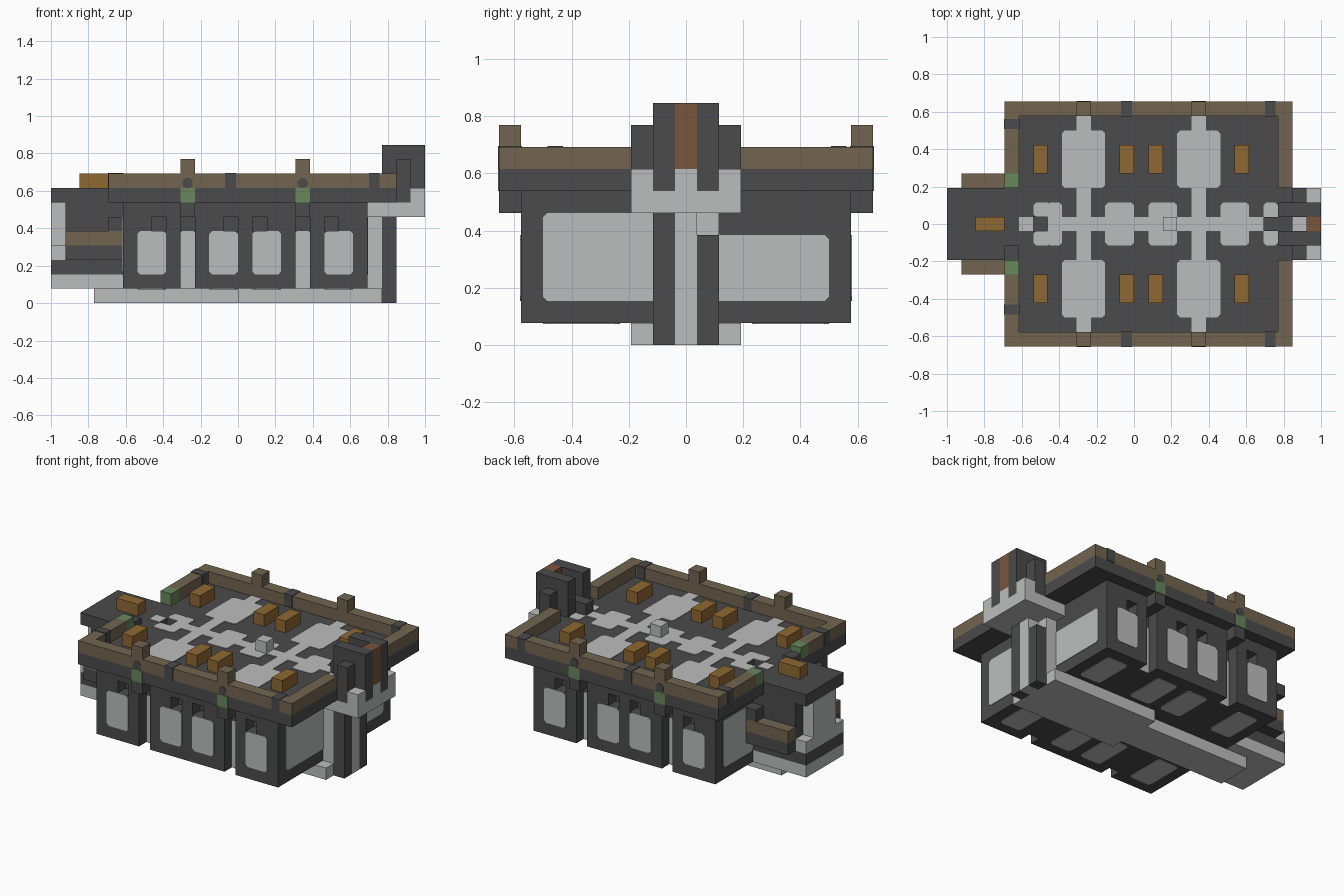
import bpy, bmesh
from mathutils import Vector

U = 1 / 13   # one block
T = 0.05     # painted plate thickness in blocks

cube = bpy.data.objects.get("Cube")
if cube:
    bpy.data.objects.remove(cube, do_unlink=True)


def material(name, rgb):
    m = bpy.data.materials.new(name)
    m.use_nodes = True
    m.diffuse_color = (*rgb, 1)
    m.node_tree.nodes["Principled BSDF"].inputs["Base Color"].default_value = (*rgb, 1)
    return m


DARK = material("dark_stone", (0.07, 0.07, 0.07))
LIGHT = material("light_stone", (0.5, 0.515, 0.505))
BROWN = material("drab_wood", (0.17, 0.13, 0.08))
ORANGE = material("orange_wood", (0.275, 0.138, 0.032))
GREEN = material("moss_green", (0.138, 0.242, 0.107))
RUST = material("rust_brown", (0.195, 0.093, 0.045))


def box(name, mat, x, y, z, round_axis=None, cut=0.2):
    """Box from ranges in blocks; corners along round_axis may be cut."""
    bm = bmesh.new()
    bmesh.ops.create_cube(bm, size=1)
    for v in bm.verts:
        v.co = Vector([(r[0] + r[1]) / 2 + c * (r[1] - r[0]) for c, r in zip(v.co, (x, y, z))]) * U
    if round_axis is not None:
        edges = [e for e in bm.edges
                 if abs((e.verts[0].co - e.verts[1].co).normalized()[round_axis]) > 0.9]
        bmesh.ops.bevel(bm, geom=edges, offset=cut * U, segments=1, affect='EDGES')
    me = bpy.data.meshes.new(name)
    bm.to_mesh(me)
    bm.free()
    me.materials.append(mat)
    ob = bpy.data.objects.new(name, me)
    bpy.context.collection.objects.link(ob)
    return ob


def pair(name, mat, x, y, z, **kw):
    """The same box on the front and on the back."""
    box("front_" + name, mat, x, (-y[1], -y[0]), z, **kw)
    box("back_" + name, mat, x, y, z, **kw)


# Hull core and outer wall blocks with small recesses over the windows
box("hull_core", DARK, (-8, 9), (-6.5, 6.5), (1, 7))
WALLS = [((-8, -4), [(-6, -5)]), ((-3, 4), [(-1, 0), (1, 2)]), ((5, 9), [(6, 7)])]
for (a, b), holes in WALLS:
    pair("wall_lower", DARK, (a, b), (6.5, 7.5), (1, 5))
    pair("wall_upper", DARK, (a, b), (6.5, 7.5), (6, 7))
    start = a
    for h0, h1 in holes + [(b, b)]:
        pair("wall_pier", DARK, (start, h0), (6.5, 7.5), (5, 6))
        start = h1

# Window panels and matching floor panels below
for x in (-7, -2, 1, 6):
    pair("window", LIGHT, (x, x + 2), (7.5, 7.5 + T), (2, 5), round_axis=1)
    pair("bottom_panel", LIGHT, (x, x + 2), (3, 6.5), (1 - T, 1), round_axis=2)

# Gaps between wall blocks, with bracket and post above
for x in (-4, 4):
    r = (x, x + 1)
    pair("gap_panel", LIGHT, r, (6.5, 6.5 + T), (1, 5), round_axis=1, cut=0.1)
    pair("bracket", DARK, r, (6.5, 8.5), (6, 7))
    pair("green_block", GREEN, r, (8.4, 8.5 + T), (7, 8))
    pair("post", BROWN, r, (7.5, 8.5), (9, 10))
    pair("post_stain", DARK, (x + 0.15, x + 0.85), (8.4, 8.5 + T), (8, 8.7), round_axis=1)

# End wall panels
box("right_end_panel_front", LIGHT, (9, 9 + T), (-6.5, -1), (2, 6), round_axis=0)
box("right_end_panel_back", LIGHT, (9, 9 + T), (1, 6.5), (2, 5), round_axis=0)
pair("left_end_panel", LIGHT, (-8 - T, -8), (2.5, 6.5), (2, 6), round_axis=0)

# Keel
box("keel_wide", LIGHT, (0, 10), (-2.5, 2.5), (0, 1))
box("keel_narrow", LIGHT, (-10, 0), (-1.5, 1.5), (0, 1))

# Deck around a small hatch
box("deck_left", DARK, (-9, -7), (-8.5, 8.5), (7, 8))
box("deck_right", DARK, (-6, 11), (-8.5, 8.5), (7, 8))
pair("deck_hatch_side", DARK, (-7, -6), (0.5, 8.5), (7, 8))

# Pale paving on the deck
top = (8, 8 + T)
for x in (-5, 3):
    pair("paving_court", LIGHT, (x, x + 3), (2.5, 6.5), top, round_axis=2)
    pair("paving_neck", LIGHT, (x + 1, x + 2), (0.5, 2.5), top)
    pair("paving_tab", LIGHT, (x + 1, x + 2), (6.5, 7.5), top)
for x0, x1 in ((-6, -5), (-2, 0), (1, 3), (6, 8)):
    box("paving_bay", LIGHT, (x0, x1), (-1.5, 1.5), top, round_axis=2)
pair("paving_hatch_side", LIGHT, (-7, -5.8), (0.5, 1.5), top, round_axis=2)
box("paving_strip_left", LIGHT, (-8, -7), (-0.5, 0.5), top)
box("paving_strip", LIGHT, (-6, 9), (-0.5, 0.5), top)
box("paving_strip_end", LIGHT, (9, 10), (-1.5, 1.5), top, round_axis=2)

# Crates and pillar on the deck
for x in (-7, -1, 1, 7):
    pair("crate", ORANGE, (x, x + 1), (3.5, 5.5), (8, 9))
box("deck_pillar", LIGHT, (2, 3), (-0.5, 0.5), (8, 9))
box("step_block", DARK, (9, 11), (-0.5, 0.5), (8, 9))

# Rails with dark stains
pair("rail", BROWN, (-9, 11), (7.5, 8.5), (8, 9))
pair("left_rail", BROWN, (-9, -8), (3.5, 7.5), (8, 9))
pair("right_rail", BROWN, (10, 11), (2.5, 7.5), (8, 9))
pair("rail_end", GREEN, (-9, -8), (2.5, 3.5), (8, 9))
for x in (-0.9, 9.1):
    pair("rail_stain", DARK, (x, x + 0.75), (7.5 - T, 8.5 + T), (8, 9 + T))
for y in (-6.3, 6.6):
    box("left_rail_stain", DARK, (-9 - T, -8 + T), (y, y + 0.7), (8, 9 + T))

# Left end cabin
box("cabin_floor", LIGHT, (-13, -8), (-2.5, 2.5), (1, 2))
box("cabin_band", DARK, (-13, -8), (-2.5, 2.5), (2, 3))
box("cabin_body", DARK, (-12, -8), (-2.5, 2.5), (3, 7))
box("cabin_end_sill", LIGHT, (-13, -12), (-2.5, 2.5), (3, 4))
box("cabin_end_wall", LIGHT, (-13, -12), (-1.5, 1.5), (4, 7))
box("cabin_roof", DARK, (-13, -9), (-2.5, 2.5), (7, 8))
pair("cabin_beam", BROWN, (-12, -8), (2.5, 3.5), (4, 5))
pair("cabin_beam_base", DARK, (-12, -8), (2.5, 3.5), (3, 4))
pair("cabin_beam_block", DARK, (-9, -8), (2.5, 3.5), (5, 6))
box("cabin_block", DARK, (-9, -8), (-2.5, -1.5), (8, 8.5))
box("cabin_crate", ORANGE, (-11, -9), (-0.5, 0.5), (8, 9))

# Right end pillar, platform and chimney
box("pillar_back", LIGHT, (9, 10), (-1.5, 1.5), (1, 6))
box("pillar_middle", LIGHT, (10, 11), (-0.5, 0.5), (0, 6))
box("pillar_front_side", DARK, (10, 11), (-1.5, -0.5), (0, 6))
box("pillar_back_side", DARK, (10, 11), (0.5, 1.5), (0, 5))
box("platform", LIGHT, (9, 13), (-2.5, 2.5), (6, 7))
pair("platform_corner", LIGHT, (12, 13), (1.5, 2.5), (7, 8))
box("platform_middle", LIGHT, (11, 13), (-0.5, 0.5), (7, 8))
pair("chimney_side", DARK, (10, 13), (0.5, 1.5), (7, 11))
pair("chimney_foot", DARK, (11, 12), (1.5, 2.5), (7, 10))
box("chimney_face", RUST, (12, 13), (-0.5, 0.5), (8, 11))
